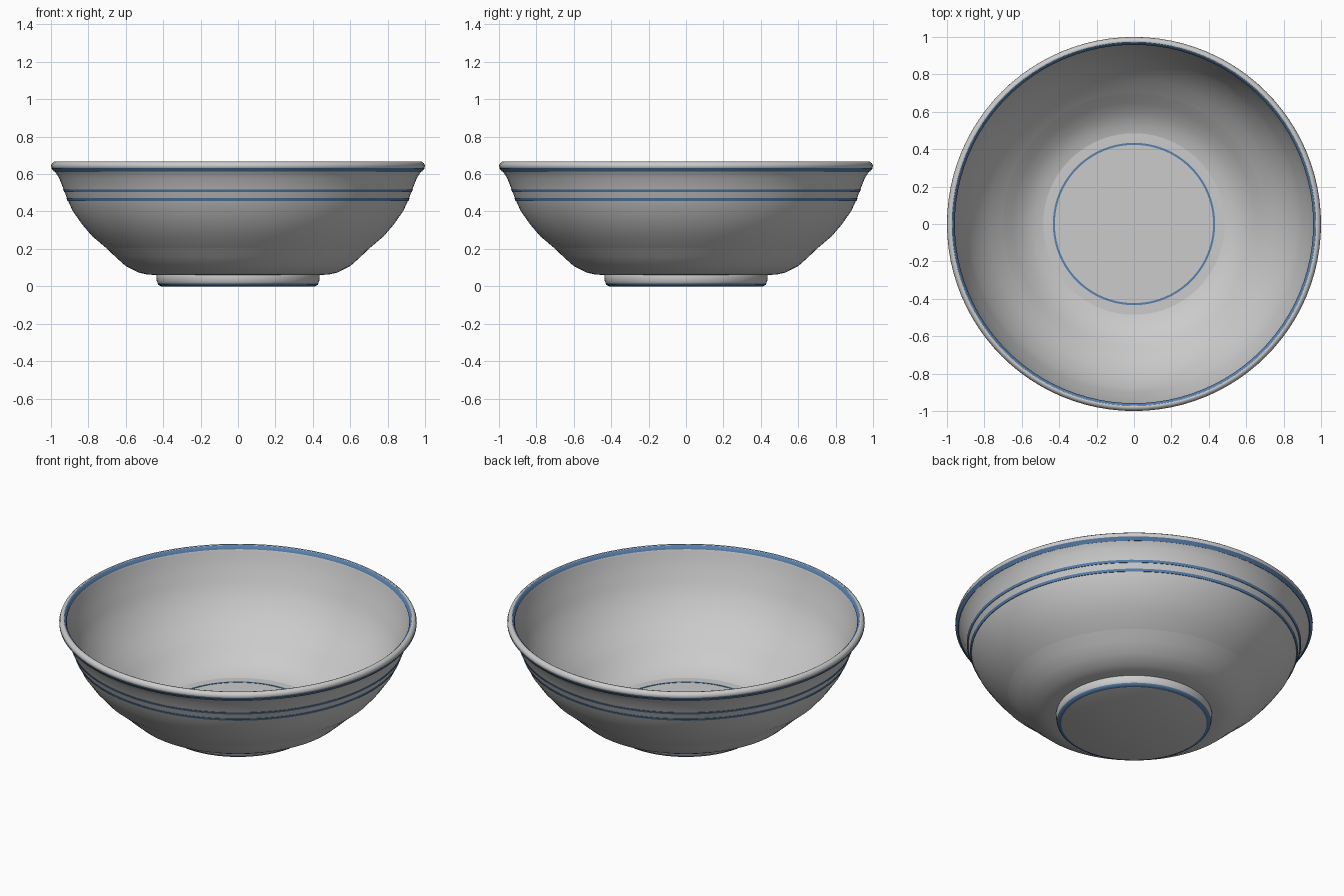
import bpy, math

if "Cube" in bpy.data.objects:
    bpy.data.objects.remove(bpy.data.objects["Cube"])

SEG = 96

blue = bpy.data.materials.new("blue_glaze")
blue.diffuse_color = (0.10, 0.22, 0.42, 1)
blue.use_nodes = True
blue.node_tree.nodes["Principled BSDF"].inputs["Base Color"].default_value = blue.diffuse_color


def lathe(name, profile, mat=None, closed=False, angle=40):
    """Spin an (r, z) profile around z; profiles run so that faces point outward."""
    verts, rings = [], []
    for r, z in profile:
        start = len(verts)
        if r == 0:
            verts.append((0, 0, z))
            rings.append([start] * SEG)
        else:
            for i in range(SEG):
                a = 2 * math.pi * i / SEG
                verts.append((r * math.cos(a), r * math.sin(a), z))
            rings.append(list(range(start, start + SEG)))
    pairs = list(zip(rings, rings[1:]))
    if closed:
        pairs.append((rings[-1], rings[0]))
    faces = []
    for a, b in pairs:
        for i in range(SEG):
            j = (i + 1) % SEG
            face = list(dict.fromkeys((a[i], a[j], b[j], b[i])))
            faces.append(face)
    mesh = bpy.data.meshes.new(name)
    mesh.from_pydata(verts, [], faces)
    mesh.update()
    ob = bpy.data.objects.new(name, mesh)
    bpy.context.collection.objects.link(ob)
    if mat:
        mesh.materials.append(mat)
    bpy.ops.object.select_all(action='DESELECT')
    ob.select_set(True)
    bpy.context.view_layer.objects.active = ob
    bpy.ops.object.shade_smooth_by_angle(angle=math.radians(angle))
    return ob


# Lower wall: outer surface; inner surface sits just above it
lower = [(0.435, 0.06), (0.485, 0.063), (0.53, 0.073), (0.60, 0.108),
         (0.655, 0.157), (0.705, 0.205)]
lathe("lower_wall_outside", lower)
lathe("lower_wall_inside",
      [(0.70, 0.212), (0.65, 0.165), (0.595, 0.117), (0.53, 0.083), (0.485, 0.071)])

# Upper wall with a rounded, flared lip
upper = [(0.705, 0.205), (0.78, 0.268), (0.835, 0.333), (0.885, 0.405),
         (0.912, 0.465), (0.935, 0.525), (0.957, 0.58), (0.978, 0.612)]
lip = [(0.995, 0.632), (1.0, 0.643), (0.995, 0.657), (0.983, 0.666),
       (0.972, 0.665), (0.964, 0.655), (0.957, 0.632), (0.947, 0.59)]
inner = [(0.924, 0.53), (0.901, 0.47), (0.874, 0.411), (0.825, 0.34),
         (0.772, 0.276), (0.70, 0.212)]
lathe("upper_wall_and_lip", upper + lip + inner, angle=60)

# Flat inside floor
lathe("inside_floor", [(0.485, 0.071), (0, 0.071)])

# Foot
lathe("foot", [(0, 0), (0.405, 0), (0.424, 0.008), (0.434, 0.026),
               (0.437, 0.05), (0.435, 0.061)], angle=60)

# Blue painted lines: thin bands laid over the surfaces
for name, z in (("upper_stripe", 0.511), ("lower_stripe", 0.464)):
    r = 0.912 + (z - 0.465) * 0.383
    h, slope = 0.007, 0.41
    lathe(name, [(r - h * slope - 0.004, z - h), (r - h * slope + 0.003, z - h),
                 (r + h * slope + 0.003, z + h), (r + h * slope - 0.004, z + h)],
          blue, closed=True)
lathe("lip_outside_stripe", [(0.980, 0.615), (0.984, 0.613), (0.999, 0.632), (0.993, 0.634)],
      blue, closed=True)
lathe("lip_inside_stripe", [(0.974, 0.6665), (0.962, 0.656), (0.958, 0.644), (0.962, 0.644)],
      blue)
lathe("floor_ring", [(0.423, 0.07), (0.434, 0.07), (0.434, 0.073), (0.423, 0.073)],
      blue, closed=True)
lathe("foot_stripe", [(0.406, 0.001), (0.410, 0.0), (0.427, 0.008), (0.431, 0.015), (0.426, 0.014)],
      blue, closed=True)
